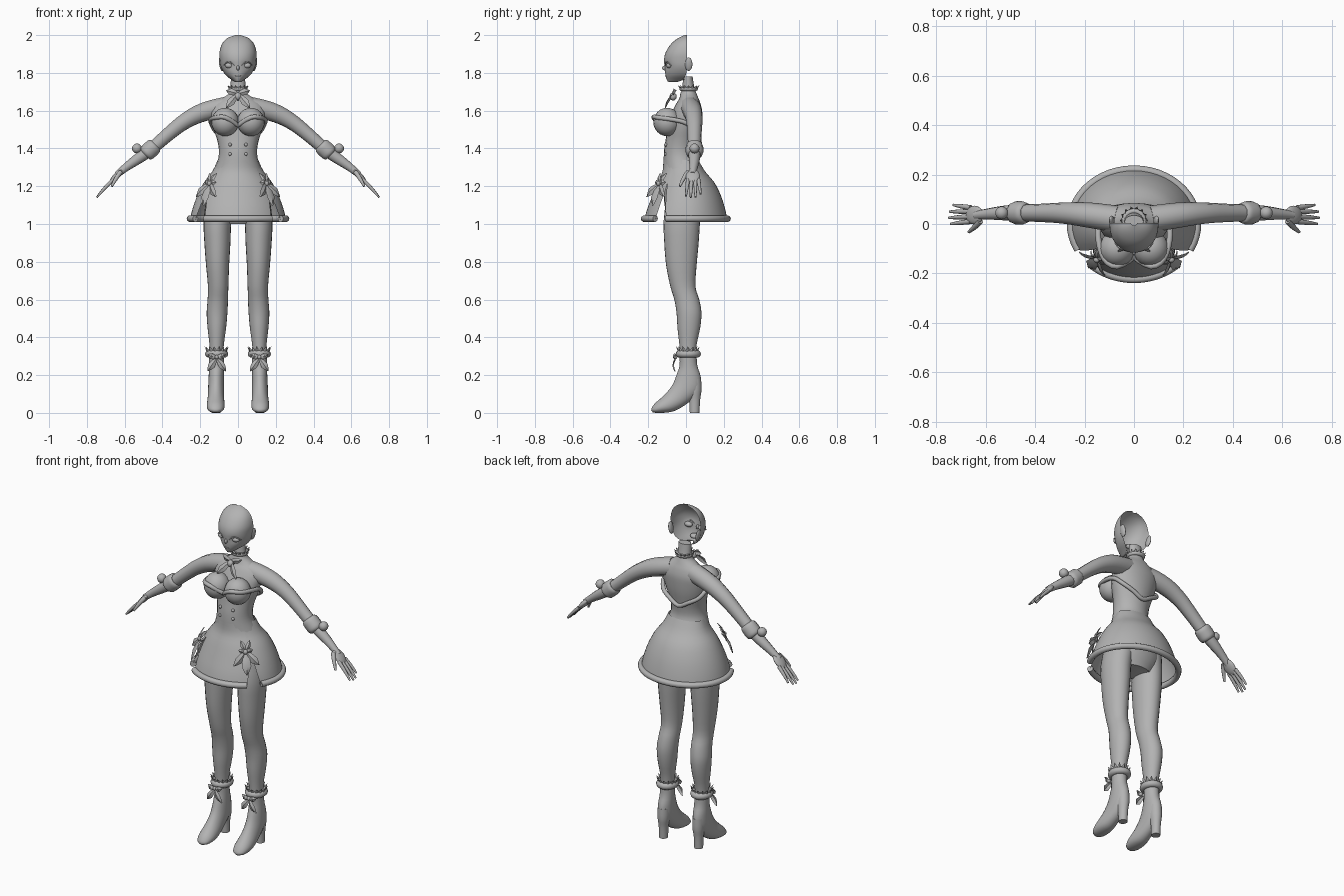
import bpy, bmesh, math
from mathutils import Vector, Matrix

if "Cube" in bpy.data.objects:
    bpy.data.objects.remove(bpy.data.objects["Cube"])

grey = bpy.data.materials.new("plain grey")
grey.diffuse_color = (0.45, 0.45, 0.45, 1)
grey.use_nodes = True
grey.node_tree.nodes["Principled BSDF"].inputs["Base Color"].default_value = grey.diffuse_color


def finish(ob, mirror=False, angle=50):
    ob.data.materials.clear()
    ob.data.materials.append(grey)
    bpy.ops.object.select_all(action='DESELECT')
    ob.select_set(True)
    bpy.context.view_layer.objects.active = ob
    bpy.ops.object.shade_smooth_by_angle(angle=math.radians(angle))
    if mirror:
        ob.modifiers.new("Mirror", 'MIRROR').use_mirror_merge = False
    return ob


def from_bmesh(name, bm, mirror=False, angle=50):
    bmesh.ops.recalc_face_normals(bm, faces=bm.faces)
    me = bpy.data.meshes.new(name)
    bm.to_mesh(me)
    bm.free()
    ob = bpy.data.objects.new(name, me)
    bpy.context.collection.objects.link(ob)
    return finish(ob, mirror, angle)


def patches(name, grids, closed=False, caps=False, mirror=False, angle=50):
    """Surface through rows of points, one or more grids per object."""
    bm = bmesh.new()
    for rows in grids:
        vs = [[bm.verts.new(p) for p in r] for r in rows]
        n = len(vs[0])
        for a, b in zip(vs, vs[1:]):
            for i in range(n if closed else n - 1):
                j = (i + 1) % n
                bm.faces.new((a[i], a[j], b[j], b[i]))
        if caps:
            bm.faces.new(vs[0])
            bm.faces.new(vs[-1])
    return from_bmesh(name, bm, mirror, angle)


def spline(rows, n=3):
    """Smoothly interpolate a list of number rows."""
    out = []
    for i in range(len(rows) - 1):
        p = [rows[max(i - 1, 0)], rows[i], rows[i + 1], rows[min(i + 2, len(rows) - 1)]]
        for k in range(n):
            t = k / n
            out.append([0.5 * (2 * b + (c - a) * t + (2 * a - 5 * b + 4 * c - d) * t * t
                               + (3 * b - a - 3 * c + d) * t ** 3) for a, b, c, d in zip(*p)])
    return out + [list(rows[-1])]


def loft(name, rings, mirror=False, caps=True, sides=24):
    """Rings are (centre x, half width, front y, front z, back y, back z)."""
    rows = []
    for cx, rx, yf, zf, yb, zb in spline(rings):
        row = []
        for i in range(sides):
            a = 2 * math.pi * i / sides
            s = (1 - math.cos(a)) / 2
            row.append((cx + rx * math.sin(a), yf + (yb - yf) * s, zf + (zb - zf) * s))
        rows.append(row)
    return patches(name, [rows], True, caps, mirror)


def level(rings):
    return [(cx, rx, yf, z, yb, z) for z, cx, rx, yf, yb in rings]


def tube(name, pts, mirror=False, cyclic=False, kind='NURBS'):
    """Round tube through (x, y, z, radius) points."""
    cu = bpy.data.curves.new(name, 'CURVE')
    cu.dimensions = '3D'
    cu.bevel_depth, cu.bevel_resolution, cu.use_fill_caps = 1, 3, True
    sp = cu.splines.new(kind)
    sp.points.add(len(pts) - 1)
    for q, (x, y, z, r) in zip(sp.points, pts):
        q.co, q.radius = (x, y, z, 1), r
    sp.use_cyclic_u = cyclic
    if kind == 'NURBS':
        sp.order_u, sp.use_endpoint_u, sp.resolution_u = 3, True, 4
    ob = bpy.data.objects.new(name, cu)
    bpy.context.collection.objects.link(ob)
    bpy.ops.object.select_all(action='DESELECT')
    ob.select_set(True)
    bpy.context.view_layer.objects.active = ob
    bpy.ops.object.convert(target='MESH')
    return finish(bpy.context.view_layer.objects.active, mirror)


def ball(name, loc, size, mirror=False, tilt=0):
    bm = bmesh.new()
    m = Matrix.Translation(loc) @ Matrix.Rotation(tilt, 4, 'Y') @ Matrix.Diagonal((*size, 1))
    bmesh.ops.create_uvsphere(bm, u_segments=20, v_segments=12, radius=1, matrix=m)
    return from_bmesh(name, bm, mirror)


def bow(name, loc, yaw, leaves, tilt=0.0, mirror=False):
    """Pointed ribbon leaves (angle from up, length, half width) around a knot."""
    yaw = math.radians(yaw)
    n = Vector((math.sin(yaw), -math.cos(yaw), 0))
    right, up = Vector((math.cos(yaw), math.sin(yaw), 0)), Vector((0, 0, 1))
    grids = []
    for ang, length, width in leaves:
        a = math.radians(ang)
        d = right * math.sin(a) + up * math.cos(a)
        side = right * math.cos(a) - up * math.sin(a)
        d = d - n * tilt * math.cos(a)
        grids.append([[Vector(loc) + d * length * t + side * width * w * s
                       + n * (0.012 * math.sin(t * 3.1) + 0.006 * (s == 0)) for s in (-1, 0, 1)]
                      for t, w in ((0, .3), (.3, .8), (.6, 1), (.85, .5), (1, .03))])
    patches(name, grids, mirror=mirror, angle=30)


def frill(name, cx, cy, r, z0, z1, flare, mirror=False, n=14):
    """Zigzag collar of points."""
    rows = [[], []]
    for i in range(2 * n):
        a = math.pi * i / n
        tip = i % 2
        for k, (rr, z) in enumerate(((r, z0), (r + flare * tip, z1 if tip else (z0 + z1) / 2))):
            rows[k].append((cx + rr * math.sin(a), cy - rr * math.cos(a), z))
    patches(name, [rows], True, mirror=mirror, angle=20)


# Torso, bust and hips
loft("torso", level([
    (1.78, 0, .038, -.015, .035), (1.72, 0, .04, -.02, .045), (1.69, 0, .05, -.03, .056),
    (1.665, 0, .085, -.035, .066), (1.64, 0, .122, -.05, .076), (1.6, 0, .145, -.07, .085),
    (1.55, 0, .14, -.09, .084), (1.5, 0, .128, -.1, .079), (1.45, 0, .112, -.107, .07),
    (1.4, 0, .102, -.115, .061), (1.35, 0, .104, -.118, .061), (1.29, 0, .125, -.118, .085),
    (1.2, 0, .16, -.12, .105), (1.08, 0, .165, -.11, .1), (1.0, 0, .1, -.07, .07)]))
ball("bust", (.068, -.1, 1.54), (.073, .073, .075), True)
trim = [(.07, -.172, 1.565), (.12, -.142, 1.562), (.143, -.07, 1.553), (.142, 0, 1.535),
        (.117, .048, 1.49), (.06, .068, 1.455)]
loop = [(0, -.135, 1.522)] + trim + [(0, .072, 1.425)] + [(-x, y, z) for x, y, z in trim[::-1]]
tube("bodice_trim", [(*p, .012) for p in spline(loop + loop[:1])[:-1]], cyclic=True, kind='POLY')
for z in (1.42, 1.37):
    ball("button", (.042, -.107, z), (.009, .009, .009), True)

# Skirt: a front panel and a back panel parted by slits, each with a padded hem
PROFILE = spline([(1.34, .107, .12, .065), (1.28, .135, .124, .1), (1.22, .18, .15, .15),
                  (1.15, .216, .178, .185), (1.08, .241, .205, .207), (1.02, .255, .222, .22)])


def panel(name, start, end):
    rows = []
    for z, rx, yf, yb in PROFILE:
        k = max(0, (1.21 - z) / .19)
        a0, a1 = start(k), end(k)
        row = []
        for i in range(33):
            a = math.radians(a0 + (a1 - a0) * i / 32)
            c = math.cos(a)
            row.append((rx * math.sin(a), -c * (yf if c > 0 else yb), z))
        rows.append(row)
    patches(name, [rows])
    tube(name + "_hem", [(x, y, z + .008, .017) for x, y, z in rows[-1]], kind='POLY')


panel("skirt_front", lambda k: -50 + 7 * k, lambda k: 50 - 7 * k)
panel("skirt_back", lambda k: 50 + 12 * k, lambda k: 310 - 12 * k)
bow("hip_bow", (.145, -.135, 1.215), 42,
    [(-25, .06, .014), (25, .06, .014), (-80, .04, .016), (80, .04, .016),
     (-135, .1, .022), (135, .1, .022), (180, .12, .026)], .45, True)
ball("hip_bow_knot", (.15, -.145, 1.215), (.014, .012, .014), True)

# Legs
loft("leg", level([
    (1.16, .085, .08, -.1, .09), (1.02, .108, .074, -.118, .075), (.9, .109, .069, -.115, .067),
    (.78, .108, .061, -.105, .056), (.67, .105, .054, -.083, .05), (.6, .107, .054, -.062, .07),
    (.53, .111, .055, -.05, .082), (.45, .112, .049, -.045, .075), (.36, .113, .038, -.035, .056),
    (.27, .114, .035, -.028, .05)]), True)

# Boots with separate heels
loft("boot", [
    (.114, .04, -.034, .31, .056, .31), (.114, .039, -.034, .25, .06, .25),
    (.115, .04, -.047, .21, .078, .19), (.116, .042, -.068, .155, .075, .12),
    (.117, .043, -.1, .11, .02, .06), (.118, .047, -.135, .076, -.05, .015),
    (.118, .045, -.165, .05, -.1, .002), (.118, .032, -.182, .025, -.15, 0),
    (.118, .01, -.184, .012, -.175, .002)], True)
loft("boot_heel", level([(.18, .115, .034, 0, .08), (.12, .115, .033, .005, .082),
                         (.07, .116, .026, .016, .075), (0, .116, .024, .02, .071)]), True)
ring = [(math.sin(i * math.pi / 12), math.cos(i * math.pi / 12)) for i in range(24)]
tube("ankle_cuff", [(.113 + .041 * s, .012 + .047 * c, .312, .02) for s, c in ring],
     True, True, 'POLY')
frill("ankle_frill", .113, .01, .05, .315, .352, .014, True)
bow("ankle_bow", (.113, -.052, .29), 0,
    [(-70, .05, .016), (70, .05, .016), (-145, .085, .018), (145, .085, .018)], .05, True)
for x in (.095, .113, .131):
    ball("ankle_berry", (x, -.057, .295), (.011, .011, .011), True)

# Arms, wrist cuffs and hands
tube("arm", [(.07, .02, 1.62, .054), (.17, .036, 1.602, .053), (.28, .045, 1.548, .043),
             (.37, .045, 1.475, .037), (.46, .045, 1.395, .034), (.53, .045, 1.345, .03),
             (.6, .04, 1.296, .021), (.64, .035, 1.262, .018)], True)
tube("wrist_cuff", [(.436, .045, 1.42, .036), (.44, .045, 1.416, .046), (.464, .045, 1.394, .048),
                    (.488, .045, 1.37, .046), (.492, .045, 1.366, .034)], True)
ball("cuff_pompom", (.535, .045, 1.4), (.026, .026, .026), True)
ball("palm", (.645, .036, 1.253), (.05, .038, .016), True, math.radians(47))
for y0, y1, reach in ((.01, 0, .92), (.03, .025, 1), (.05, .05, .97), (.066, .077, .8)):
    tube("finger", [(.66, y0, 1.235, .0105), (.66 + .05 * reach, (y0 + y1) / 2, 1.235 - .045 * reach, .01),
                    (.66 + .088 * reach, y1, 1.235 - .095 * reach, .005)], True)
tube("thumb", [(.622, .012, 1.275, .013), (.645, -.015, 1.245, .012), (.668, -.032, 1.2, .006)], True)

# Open-backed head shell: rows are (z, half width, front y, back y)
HEAD = spline([(2.0, .012, -.006, .004), (1.985, .055, -.04, .004), (1.955, .084, -.078, .004),
               (1.91, .098, -.107, .004), (1.87, .097, -.116, .004), (1.83, .09, -.113, .004),
               (1.79, .067, -.109, 0), (1.765, .036, -.102, -.02), (1.752, .016, -.09, -.045),
               (1.768, .03, -.05, .0)])
rows = []
for z, w, yf, yb in HEAD:
    row = []
    for i in range(25):
        a = math.pi * (i / 24 - .5)
        x = w * math.sin(a)
        socket = .007 * math.exp(-((abs(x) - .045) / .022) ** 2 - ((z - 1.84) / .016) ** 2)
        row.append((x, yb + (yf - yb) * math.cos(a) ** .85 + socket, z))
    rows.append(row)
patches("head", [rows])
ball("nose", (0, -.112, 1.826), (.008, .014, .013))
ball("lips", (0, -.106, 1.784), (.016, .005, .004))
ball("mouth_cavity", (0, -.08, 1.785), (.024, .022, .014))
ball("eye", (.045, -.088, 1.839), (.024, .016, .015), True)
tube("eyelid", [(.02, -.109, 1.838, .002), (.035, -.108, 1.858, .0035), (.06, -.098, 1.858, .0035),
                (.076, -.079, 1.84, .0025)], True)
ball("ear", (.09, .014, 1.846), (.01, .02, .036), True, math.radians(10))

# Neck choker with bow and bell
tube("choker", [(.04 * s, .014 + .038 * c, 1.715, .011) for s, c in ring], False, True, 'POLY')
frill("choker_frill", 0, .014, .046, 1.712, 1.735, .012)
bow("neck_bow", (0, -.06, 1.69), 0,
    [(-75, .065, .018), (75, .065, .018), (-140, .1, .02), (140, .1, .02)], .6)
ball("bell", (0, -.068, 1.675), (.019, .019, .021))
